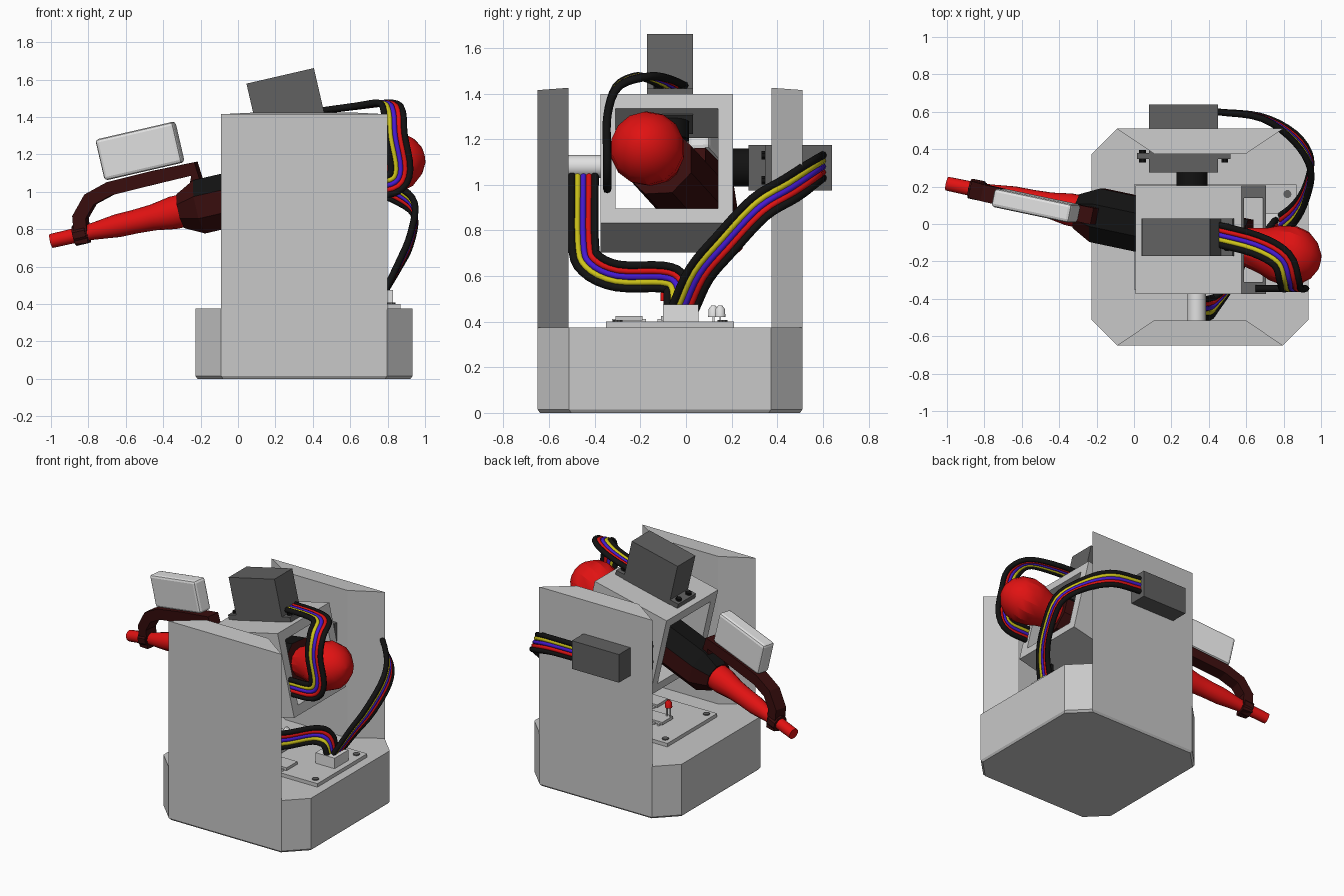
import bpy, bmesh, math
from mathutils import Vector, Matrix

if "Cube" in bpy.data.objects:
    bpy.data.objects.remove(bpy.data.objects["Cube"])

def mat(name, rgb):
    m = bpy.data.materials.new(name)
    m.diffuse_color = (*rgb, 1)
    m.use_nodes = True
    m.node_tree.nodes["Principled BSDF"].inputs["Base Color"].default_value = m.diffuse_color
    return m

GREY = mat("light_grey", (.58, .58, .58))
SERVO = mat("dark_grey", (.12, .12, .12))
BLACK = mat("black", (.006, .006, .006))
RED = mat("red", (.75, .006, .006))
MAROON = mat("maroon", (.04, .004, .004))
WHITE = mat("white", (.75, .75, .75))
YELLOW = mat("yellow", (.62, .55, .01))
BLUE = mat("blue", (.06, .01, .65))

def make(name, verts, faces, m, M=Matrix(), smooth=None):
    me = bpy.data.meshes.new(name)
    me.from_pydata([M @ Vector(v) for v in verts], [], faces)
    bm = bmesh.new()
    bm.from_mesh(me)
    bmesh.ops.recalc_face_normals(bm, faces=bm.faces)
    bm.to_mesh(me)
    bm.free()
    me.materials.append(m)
    ob = bpy.data.objects.new(name, me)
    bpy.context.collection.objects.link(ob)
    if smooth:
        me.shade_smooth()
        me.set_sharp_from_angle(angle=math.radians(smooth))
    return ob

def loft(name, rings, m, M=Matrix(), smooth=None):
    n = len(rings[0])
    verts = [v for r in rings for v in r]
    faces = [(k*n+i, k*n+(i+1) % n, (k+1)*n+(i+1) % n, (k+1)*n+i)
             for k in range(len(rings)-1) for i in range(n)]
    faces += [tuple(range(n)), tuple(range(len(verts)-n, len(verts)))]
    return make(name, verts, faces, m, M, smooth)

def box(name, lo, hi, m, M=Matrix(), bevel=0):
    (x0, y0, z0), (x1, y1, z1) = lo, hi
    ob = loft(name, [[(x0, y0, z), (x1, y0, z), (x1, y1, z), (x0, y1, z)] for z in (z0, z1)], m, M)
    if bevel:
        b = ob.modifiers.new("bevel", 'BEVEL')
        b.width, b.segments = bevel, 2
    return ob

def lathe(name, profile, m, n=16, M=Matrix(), smooth=None):
    """Turn (x, radius) pairs about the x axis."""
    rings = [[(x, r*math.cos((i+.5)*math.tau/n), r*math.sin((i+.5)*math.tau/n))
              for i in range(n)] for x, r in profile]
    return loft(name, rings, m, M, smooth)

UP = Matrix.Rotation(-math.pi/2, 4, 'Y')      # lathe axis x -> z
def T(x, y, z): return Matrix.Translation((x, y, z))

def frames(pts, sides):
    out = []
    for i, p in enumerate(pts):
        t = (pts[min(i+1, len(pts)-1)] - pts[max(i-1, 0)]).normalized()
        s = (sides[i] - t*sides[i].dot(t)).normalized()
        out.append((p, s, t.cross(s)))
    return out

def spline(p, sub=4):
    p = [Vector(v) for v in p]
    q = [p[0]*2-p[1]] + p + [p[-1]*2-p[-2]]
    out = []
    for i in range(1, len(p)):
        a, b, c, d = q[i-1:i+3]
        for k in range(sub):
            t = k/sub
            out.append(.5*(2*b + (c-a)*t + (2*a-5*b+4*c-d)*t*t + (3*b-a-3*c+d)*t**3))
    return out + [p[-1]]

def ribbon(name, pts, sides):
    """Flat cable of five round strands."""
    fr = frames(spline(pts), spline(sides))
    for j, m in enumerate((BLACK, YELLOW, BLUE, RED, BLACK)):
        rings = []
        for p, s, u in fr:
            c = p + s*(j-2)*.025
            rad = .018 if m is BLACK else .0145
            rings.append([c + s*math.cos(k*math.tau/8)*rad + u*math.sin(k*math.tau/8)*rad
                          for k in range(8)])
        loft(f"{name}_strand_{j+1}", rings, m, smooth=50)

def servo(name, M):
    """Servo with its mounting face at local z = 0, pointing outward along z."""
    box(name+"_body", (-.185, -.1, -.07), (.185, .1, .295), SERVO, M)
    box(name+"_flange", (-.25, -.1, .002), (.25, .1, .035), SERVO, M)
    lathe(name+"_horn", [(-.15, .085), (-.068, .085)], BLACK, 16, M @ T(.045, 0, 0) @ UP, 40)
    for sx in (-1, 1):
        for sy in (-1, 1):
            lathe(name+"_screw", [(-.015, .02), (.05, .02)], BLACK, 8,
                  M @ T(sx*.22, sy*.055, 0) @ UP)

# Base: chamfered square block
CX, CY = .353, -.07
def octagon(h, c, z):
    k = h-c
    return [(CX+x, CY+y, z) for x, y in ((-k, -h), (k, -h), (h, -k), (h, k),
                                         (k, h), (-k, h), (-h, k), (-h, -k))]
loft("base", [octagon(.57, .137, 0), octagon(.58, .137, .015), octagon(.58, .137, .375)], GREY)

# Two side walls, tapered towards the inside
for side, nm in ((-1, "front_wall"), (1, "back_wall")):
    rings = []
    for z0, zo, zi in ((.37,)*3, (0, 1.415, 1.425)):
        rings.append([(CX-.445, CY+side*.58, zo), (CX+.445, CY+side*.58, zo),
                      (CX+.245, CY+side*.445, zi), (CX-.245, CY+side*.445, zi)])
    loft(nm, rings, GREY)

# Tilting cradle: open square frame
TILT = T(.357, -.07, 1.05) @ Matrix.Rotation(math.radians(-13), 4, 'Y')
H, I = .29, .225
F = TILT @ T(0, -.015, 0)
for s, nm in ((-1, "bottom"), (1, "top")):
    a, b = sorted((s*I, s*H))
    box("cradle_"+nm, (-H, -H, a), (H, H, b), GREY, F)
for s, nm in ((-1, "front"), (1, "back")):
    a, b = sorted((s*I, s*H))
    box("cradle_"+nm, (-H, a, -I), (H, b, I), GREY, F)
lathe("pivot_shaft", [(-.53, .05), (-.37, .05)], WHITE, 20,
      T(.335, 0, 1.08) @ Matrix.Rotation(math.pi/2, 4, 'Z'), 40)

# Servos
servo("pan_servo", TILT @ T(0, 0, .29))
servo("tilt_servo", T(.265, .345, 1.075) @ Matrix.Rotation(-math.pi/2, 4, 'X'))

# Blaster: receiver, bulb, barrel, rail, sight
GUN = TILT @ Matrix.Rotation(math.radians(-11.6), 4, 'Z')
body = lathe("receiver", [(-.69, .1), (-.58, .158), (.25, .158)], MAROON, 8, GUN)
body.data.materials.append(BLACK)
for f in body.data.polygons:
    if f.normal.z > .5:
        f.material_index = 1
lathe("rear_bulb", [(.24, .1), (.36, .128), (.42, .152), (.5, .165), (.57, .148),
                    (.63, .1), (.66, .05), (.67, .005)], RED, 14, GUN, 25)
lathe("barrel", [(-1.42, .038), (-1.24, .04), (-1.18, .046), (-1.05, .062), (-.95, .064),
                 (-.85, .07), (-.74, .088), (-.6, .09)], RED, 14, GUN, 30)
path = [Vector((x, 0, z)) for x, z in ((-.58, .1), (-.57, .205), (-.8, .207), (-1.04, .203),
                                       (-1.16, .17), (-1.235, .09), (-1.255, -.05))]
fr = frames(path, [Vector((0, 1, 0))]*len(path))
loft("sight_rail", [[p+s*a*.045+u*b*.037 for a, b in ((-1, -1), (1, -1), (1, 1), (-1, 1))]
                    for p, s, u in fr], MAROON, GUN)
lathe("barrel_clamp", [(-1.29, .056), (-1.22, .056)], MAROON, 10, GUN)
box("sight", (-1.055, -.05, .25), (-.62, .05, .475), WHITE, GUN, .018)

# Circuit board with parts
box("board", (0, -.35, .37), (.87, .21, .4), GREY)
for x in (.05, .82):
    for y in (-.3, .16):
        lathe("board_screw", [(.395, .022), (.407, .022)], SERVO, 10, T(x, y, 0) @ UP)
box("connector", (.68, -.1, .4), (.83, .055, .475), WHITE)
for i, (x, y) in enumerate(((.48, -.25), (.3, -.05))):
    box("chip", (x-.12, y-.06, .405), (x+.12, y+.06, .425), GREY)
    for k in range(6):
        box("chip_pins", (x-.105+k*.038, y-.075, .4), (x-.09+k*.038, y+.075, .412), WHITE)
for x, y, z, m in ((.3, .12, .42, WHITE), (.5, .15, .42, WHITE), (.2, -.09, .49, RED),
                   (.42, .03, .43, WHITE)):
    lathe("lamp", [(z, .024), (z+.035, .022), (z+.05, .01)], m, 10, T(x, y, 0) @ UP, 40)
    for d in (-.012, .012):
        box("lamp_leg", (x+d-.004, y-.004, .39), (x+d+.004, y+.004, z), WHITE)

# Ribbon cables
ribbon("tilt_cable",
       [(.44, .6, 1.08), (.68, .57, 1.06), (.86, .46, .985), (.945, .32, .9), (.92, .17, .74),
        (.86, .06, .61), (.78, -.01, .46)],
       [(0, 0, -1), (0, .1, -1), (.1, .4, -.9), (0, .6, -.7), (0, .7, -.5), (0, .9, -.3), (0, 1, 0)])
ribbon("shaft_cable",
       [(.36, -.45, 1.05), (.4, -.45, .75), (.44, -.42, .655), (.54, -.3, .6), (.66, -.1, .595),
        (.73, -.04, .56), (.76, -.03, .46)],
       [(0, 1, 0), (0, 1, 0), (0, .7, .7), (0, .1, 1), (0, 0, 1), (0, .7, .7), (0, 1, 0)])
ribbon("pan_cable",
       [(.42, -.05, 1.43), (.65, -.11, 1.46), (.79, -.19, 1.475), (.83, -.3, 1.43),
        (.84, -.345, 1.3), (.87, -.345, 1.12), (.82, -.345, 1.04), (.65, -.345, 1.03)],
       [(0, 1, 0), (.3, 1, 0), (.8, .6, 0), (1, .1, 0), (1, 0, 0), (1, 0, -.1), (.7, 0, -.7), (0, 0, -1)])
